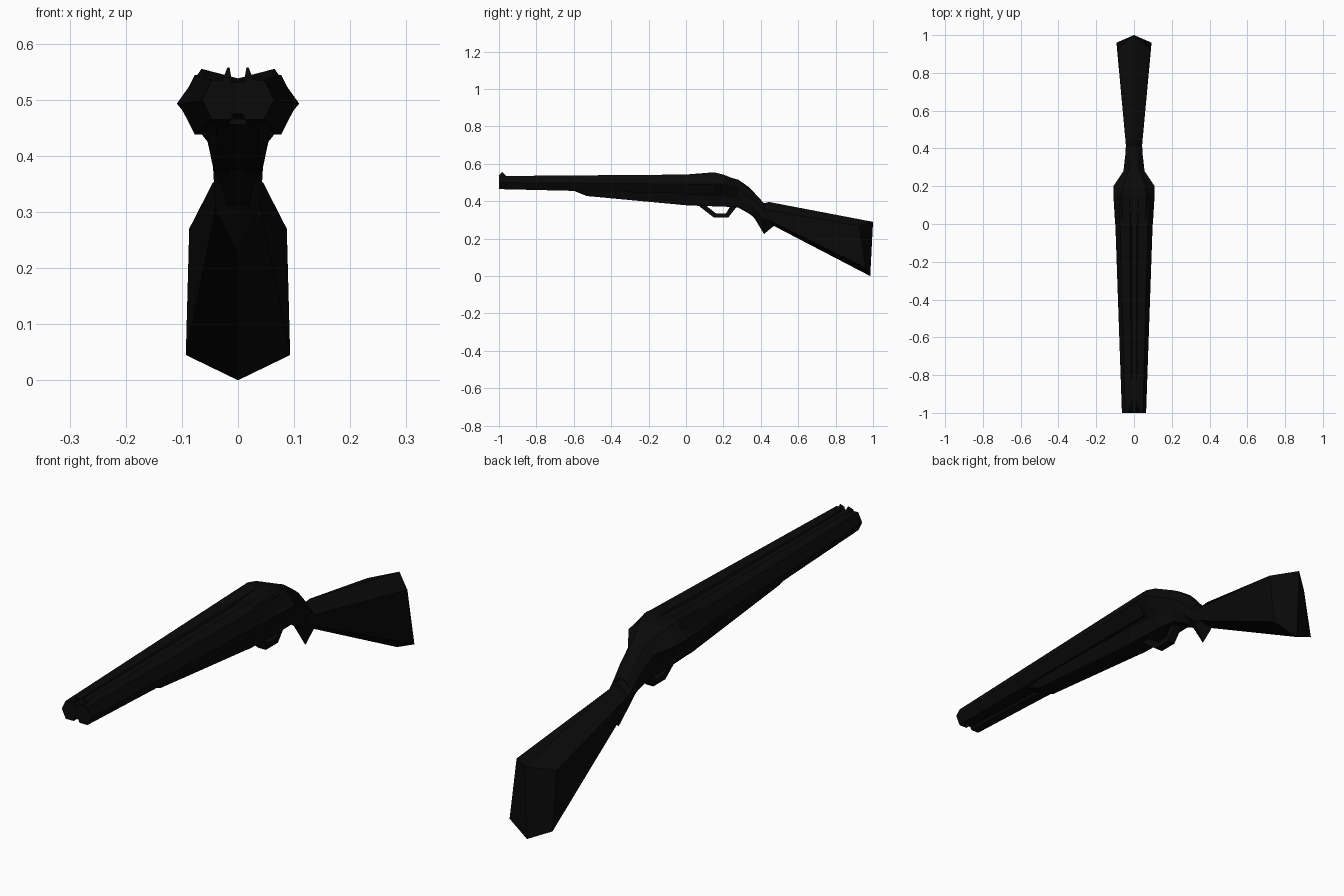
import bpy, bmesh, math

mat = bpy.data.materials.new("matte_black")
mat.diffuse_color = (0.003, 0.003, 0.003, 1)


def loft(name, rings, closed=False):
    """Skin rings of (x, y, z) points on the +x side, cap the ends, mirror across x = 0."""
    bm = bmesh.new()
    vs = [[bm.verts.new(p) for p in r] for r in rings]
    n = len(rings[0])
    for a, b in zip(vs, vs[1:]):
        for i in range(n if closed else n - 1):
            j = (i + 1) % n
            bm.faces.new((a[i], a[j], b[j], b[i]))
    bm.faces.new(vs[0])
    bm.faces.new(vs[-1])
    if closed:
        bmesh.ops.recalc_face_normals(bm, faces=bm.faces[:])
    copy = bmesh.ops.duplicate(bm, geom=bm.verts[:] + bm.edges[:] + bm.faces[:])["geom"]
    for v in copy:
        if isinstance(v, bmesh.types.BMVert):
            v.co.x *= -1
    if not closed:
        bmesh.ops.remove_doubles(bm, verts=bm.verts[:], dist=1e-5)
    bmesh.ops.recalc_face_normals(bm, faces=bm.faces[:])
    me = bpy.data.meshes.new(name)
    bm.to_mesh(me)
    bm.free()
    me.materials.append(mat)
    ob = bpy.data.objects.new(name, me)
    bpy.context.collection.objects.link(ob)
    return ob


def at(y, *pts):
    return [(x, y, z) for x, z in pts]


def hexagon(y, cx, cz, r, h):
    return at(y, *[(cx + r * math.cos(k * math.pi / 3),
                    cz + h * math.sin(k * math.pi / 3) / math.sin(math.pi / 3)) for k in range(6)])


# Twin tapered six-sided barrels
loft("barrels", [hexagon(-1.0, 0.030, 0.500, 0.034, 0.035),
                 hexagon(0.15, 0.050, 0.491, 0.054, 0.053)], closed=True)

# Rib filling the valley between the barrels
loft("barrel_rib", [at(-0.998, (0, 0.532), (0.012, 0.532), (0.012, 0.475), (0, 0.475)),
                    at(0.12, (0, 0.536), (0.014, 0.536), (0.014, 0.445), (0, 0.445))])

# Pair of small wedge sights at the muzzle
loft("front_sights", [[(0.011, -1.0, 0.525), (0.030, -1.0, 0.525), (0.026, -1.0, 0.54), (0.012, -1.0, 0.54)],
                      [(0.011, -0.982, 0.525), (0.030, -0.982, 0.525), (0.019, -0.982, 0.557), (0.015, -0.982, 0.557)],
                      [(0.011, -0.962, 0.525), (0.030, -0.962, 0.525), (0.026, -0.962, 0.535), (0.012, -0.962, 0.535)]],
     closed=True)

# Wooden fore-end below the barrels
loft("fore_end", [at(-0.60, (0, 0.48), (0.050, 0.475), (0.040, 0.456), (0, 0.456)),
                  at(-0.53, (0, 0.48), (0.058, 0.465), (0.036, 0.428), (0, 0.428)),
                  at(0.03, (0, 0.48), (0.060, 0.450), (0.043, 0.376), (0, 0.376))])

# Action body with raised ears, narrowing into the wrist
loft("action", [
    at(0.00, (0, 0.530), (0.060, 0.543), (0.100, 0.493), (0.054, 0.430), (0.043, 0.378), (0, 0.378)),
    at(0.15, (0, 0.538), (0.065, 0.555), (0.109, 0.493), (0.054, 0.425), (0.043, 0.373), (0, 0.373)),
    at(0.20, (0, 0.538), (0.060, 0.543), (0.109, 0.493), (0.053, 0.425), (0.043, 0.372), (0, 0.372)),
    at(0.28, (0, 0.515), (0.030, 0.510), (0.056, 0.465), (0.050, 0.420), (0.036, 0.368), (0, 0.366)),
    at(0.34, (0, 0.473), (0.024, 0.466), (0.049, 0.425), (0.045, 0.385), (0.025, 0.338), (0, 0.332)),
    at(0.40, (0, 0.408), (0.020, 0.400), (0.042, 0.370), (0.040, 0.340), (0.015, 0.290), (0, 0.285))])

# Stock with the pointed grip and ridged butt
loft("stock", [
    at(0.36, (0, 0.450), (0.046, 0.405), (0.043, 0.360), (0, 0.319)),
    at(0.417, (0, 0.390), (0.043, 0.354), (0.040, 0.305), (0, 0.225)),
    [(0, 0.445, 0.396), (0.045, 0.44, 0.352), (0.042, 0.45, 0.295), (0, 0.47, 0.268)],
    [(0, 1.0, 0.290), (0.087, 0.925, 0.270), (0.093, 0.96, 0.045), (0, 0.985, 0.0)]])

# Bent-strip trigger guard
outer = [(0.065, 0.378), (0.15, 0.312), (0.225, 0.312), (0.275, 0.375)]
inner = [(0.105, 0.378), (0.162, 0.334), (0.213, 0.334), (0.240, 0.378)]
loft("trigger_guard", [[(0, *o), (0.016, *o), (0.016, *i), (0, *i)] for o, i in zip(outer, inner)])
